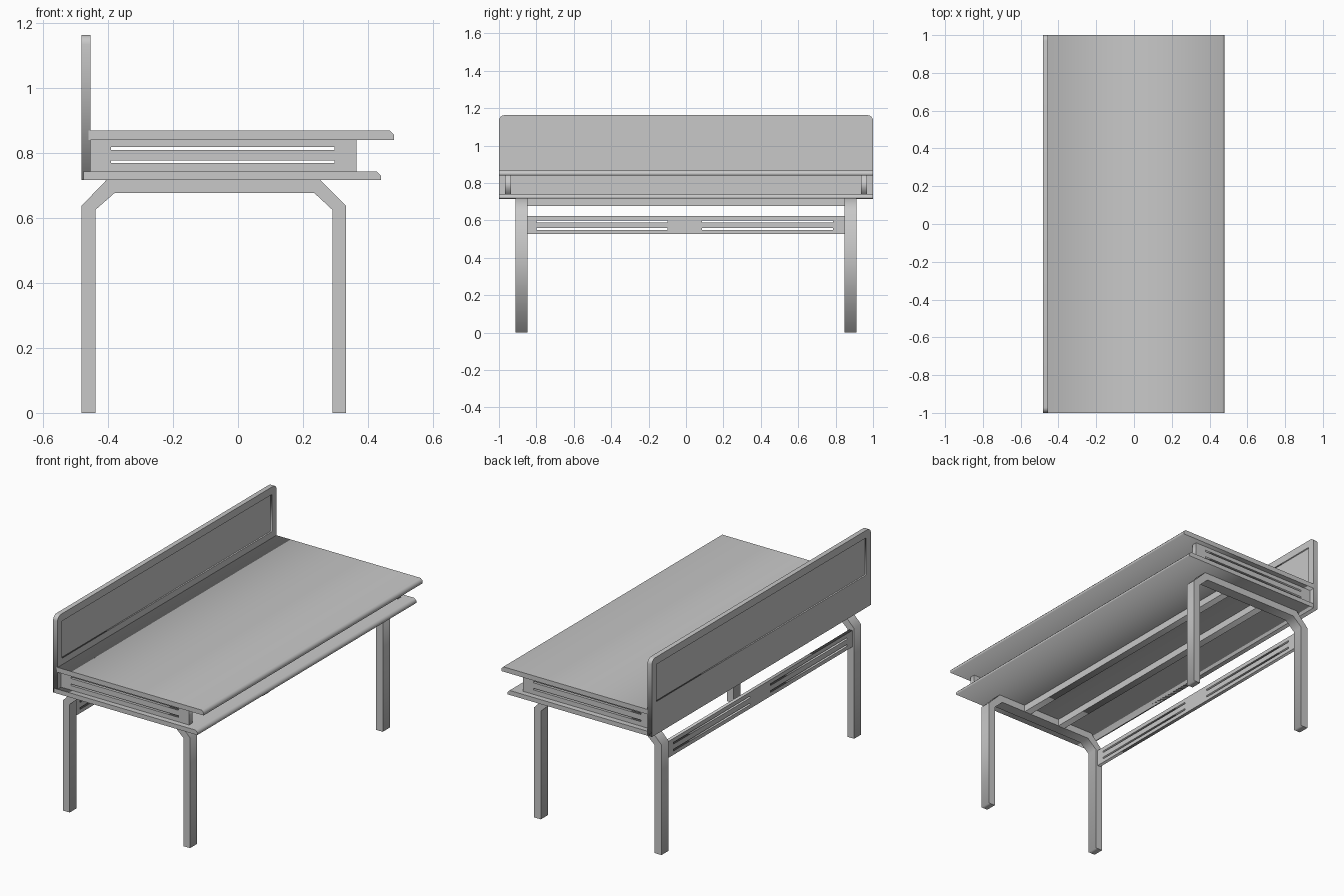
import bpy
import math

cube = bpy.data.objects.get("Cube")
if cube:
    bpy.data.objects.remove(cube, do_unlink=True)

grey = bpy.data.materials.new("desk grey")
grey.use_nodes = True
colour = (0.58, 0.58, 0.58, 1)
grey.diffuse_color = colour
grey.node_tree.nodes["Principled BSDF"].inputs["Base Color"].default_value = colour

H = math.pi / 2
FACING_FRONT = (H, 0, 0)   # outline given as x, z
FACING_SIDE = (H, 0, H)    # outline given as y, z


def rect(a0, a1, z0, z1):
    return [(a0, z0), (a1, z0), (a1, z1), (a0, z1)]


def slab(name, outlines, plane, centre, thickness):
    """Extrude a flat outline; any further outlines become holes."""
    curve = bpy.data.curves.new(name, "CURVE")
    curve.dimensions = "2D"
    curve.fill_mode = "BOTH"
    curve.extrude = thickness / 2
    for points in outlines:
        spline = curve.splines.new("POLY")
        spline.points.add(len(points) - 1)
        for p, (a, b) in zip(spline.points, points):
            p.co = (a, b, 0, 1)
        spline.use_cyclic_u = True
    temp = bpy.data.objects.new(name + "_outline", curve)
    bpy.context.collection.objects.link(temp)
    bpy.context.view_layer.update()
    graph = bpy.context.evaluated_depsgraph_get()
    mesh = bpy.data.meshes.new_from_object(temp.evaluated_get(graph))
    bpy.data.objects.remove(temp, do_unlink=True)
    mesh.materials.clear()
    mesh.materials.append(grey)
    mesh.name = name
    obj = bpy.data.objects.new(name, mesh)
    bpy.context.collection.objects.link(obj)
    obj.rotation_euler = plane
    obj.location = (0, centre, 0) if plane == FACING_FRONT else (centre, 0, 0)
    return obj


# Desktop and lower shelf, each with a chamfered front edge
def board(name, x0, x1, z0, z1):
    profile = [(x0, z0), (x1, z0), (x1, z1 - 0.012), (x1 - 0.012, z1), (x0, z1)]
    slab(name, [profile], FACING_FRONT, 0, 2)


board("desktop", -0.46, 0.48, 0.84, 0.868)
board("lower_shelf", -0.475, 0.44, 0.716, 0.742)

# Privacy screen: frame with rounded top corners and a recessed panel
R = 0.03
arc = [(1 - R + R * math.cos(i * H / 6), 1.163 - R + R * math.sin(i * H / 6))
       for i in range(7)]
border = [(-1, 0.716), (1, 0.716)] + arc + [(-y, z) for y, z in reversed(arc)]
opening = rect(-0.957, 0.957, 0.905, 1.12)
slab("screen_frame", [border, opening], FACING_SIDE, -0.468, 0.028)
slab("screen_panel", [opening], FACING_SIDE, -0.468, 0.012)

# Slotted side panels and arched leg frames, one pair at each end
arch = [(-0.482, 0), (-0.438, 0), (-0.438, 0.625), (-0.38, 0.676),
        (0.235, 0.676), (0.29, 0.625), (0.29, 0), (0.332, 0),
        (0.332, 0.637), (0.254, 0.716), (-0.405, 0.716), (-0.482, 0.636)]
side_slots = [rect(-0.39, 0.297, z, z + 0.009) for z in (0.768, 0.809)]
for side, s in (("right", -1), ("left", 1)):
    end = "front" if s < 0 else "back"
    slab(end + "_side_panel", [rect(-0.455, 0.365, 0.742, 0.84)] + side_slots,
         FACING_FRONT, s * 0.952, 0.032)
    slab(end + "_leg_frame", [arch], FACING_FRONT, s * 0.88, 0.064)

# Two long rails under the shelf
for name, x in (("inner_rail", 0.053), ("outer_rail", -0.19)):
    slab(name, [rect(-0.85, 0.85, 0.676, 0.716)], FACING_SIDE, x, 0.044)

# Slotted stretcher between the legs below the screen
stretcher_slots = [rect(a, b, z, z + 0.01)
                   for a, b in ((-0.8, -0.1), (0.085, 0.787))
                   for z in (0.55, 0.59)]
slab("slotted_stretcher", [rect(-0.855, 0.855, 0.528, 0.623)] + stretcher_slots,
     FACING_SIDE, -0.46, 0.02)
